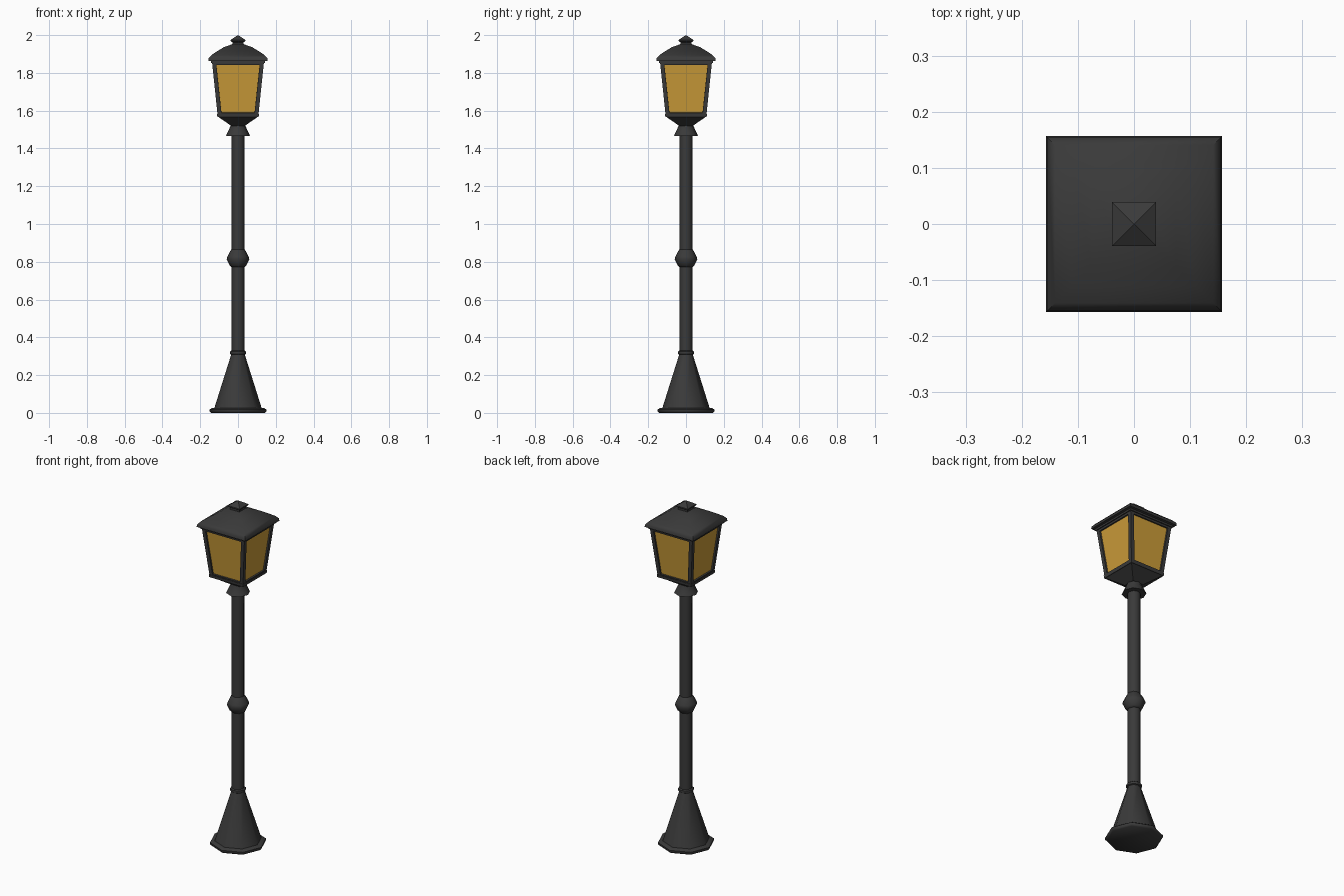
import bpy, bmesh, math

if "Cube" in bpy.data.objects:
    bpy.data.objects.remove(bpy.data.objects["Cube"], do_unlink=True)


def make_material(name, rgb):
    mat = bpy.data.materials.new(name)
    mat.use_nodes = True
    mat.diffuse_color = (*rgb, 1)
    mat.node_tree.nodes["Principled BSDF"].inputs["Base Color"].default_value = (*rgb, 1)
    return mat


iron = make_material("dark iron", (0.042, 0.042, 0.042))
glass = make_material("amber glass", (0.6, 0.33, 0.04))


def finish(name, bm, smooth_angle=None):
    bmesh.ops.recalc_face_normals(bm, faces=bm.faces)
    mesh = bpy.data.meshes.new(name)
    bm.to_mesh(mesh)
    bm.free()
    obj = bpy.data.objects.new(name, mesh)
    bpy.context.collection.objects.link(obj)
    mesh.materials.append(iron)
    if smooth_angle:
        bpy.ops.object.select_all(action="DESELECT")
        obj.select_set(True)
        bpy.context.view_layer.objects.active = obj
        bpy.ops.object.shade_smooth_by_angle(angle=math.radians(smooth_angle))
    return obj


def stack(profile, sides):
    """Closed stack of rings from (radius, height); square radii are half widths."""
    bm = bmesh.new()
    square = sides == 4
    grow, turn = (math.sqrt(2), math.pi / 4) if square else (1, 0)
    rings = []
    for r, z in profile:
        angles = [turn + math.tau * i / sides for i in range(sides)]
        rings.append([bm.verts.new((r * grow * math.cos(a), r * grow * math.sin(a), z))
                      for a in angles])
    for low, high in zip(rings, rings[1:]):
        for i in range(sides):
            j = (i + 1) % sides
            bm.faces.new((low[i], low[j], high[j], high[i]))
    bm.faces.new(rings[0][::-1])
    bm.faces.new(rings[-1])
    bmesh.ops.remove_doubles(bm, verts=bm.verts, dist=0.0005)
    return bm


# Octagonal post parts
post_parts = {
    "base_plate": [(0.142, 0), (0.15, 0.008), (0.15, 0.018), (0.138, 0.026), (0.12, 0.026)],
    "base_cone": [(0.127, 0.02), (0.034, 0.315)],
    "base_ring": [(0.036, 0.308), (0.042, 0.312), (0.042, 0.325), (0.036, 0.329)],
    "pole": [(0.034, 0.3), (0.034, 1.5)],
    "pole_knob": [(0.034, 0.772), (0.044, 0.78), (0.06, 0.814), (0.056, 0.828),
                  (0.042, 0.856), (0.034, 0.866)],
    "collar": [(0.064, 1.466), (0.056, 1.483), (0.038, 1.522), (0.038, 1.535)],
}
for name, profile in post_parts.items():
    finish(name, stack(profile, 8), 50)

# Square lantern foot flaring up from the collar
finish("lantern_foot", stack([(0.036, 1.52), (0.106, 1.568)], 4))

# Lantern body with a recessed pane in every side
bm = stack([(0.107, 1.567), (0.138, 1.862)], 4)
bm.normal_update()
panes = [f for f in bm.faces if abs(f.normal.z) < 0.5]
bmesh.ops.inset_individual(bm, faces=panes, thickness=0.021, use_even_offset=True)
bmesh.ops.inset_individual(bm, faces=panes, thickness=0.0005, depth=-0.009)
for face in panes:
    face.material_index = 1
body = finish("lantern_body", bm)
body.data.materials.append(glass)

# Rails above and below the panes
finish("lower_rail", stack([(0.109, 1.566), (0.111, 1.582)], 4))
finish("upper_rail", stack([(0.143, 1.852), (0.143, 1.866)], 4))

# Curved square roof with a pointed cap
finish("roof", stack([(0.148, 1.862), (0.157, 1.864), (0.155, 1.878), (0.141, 1.894),
                      (0.11, 1.915), (0.075, 1.936), (0.03, 1.952)], 4), 50)
finish("roof_cap", stack([(0.03, 1.945), (0.03, 1.962), (0.039, 1.968),
                          (0.039, 1.975), (0, 2.0)], 4))
